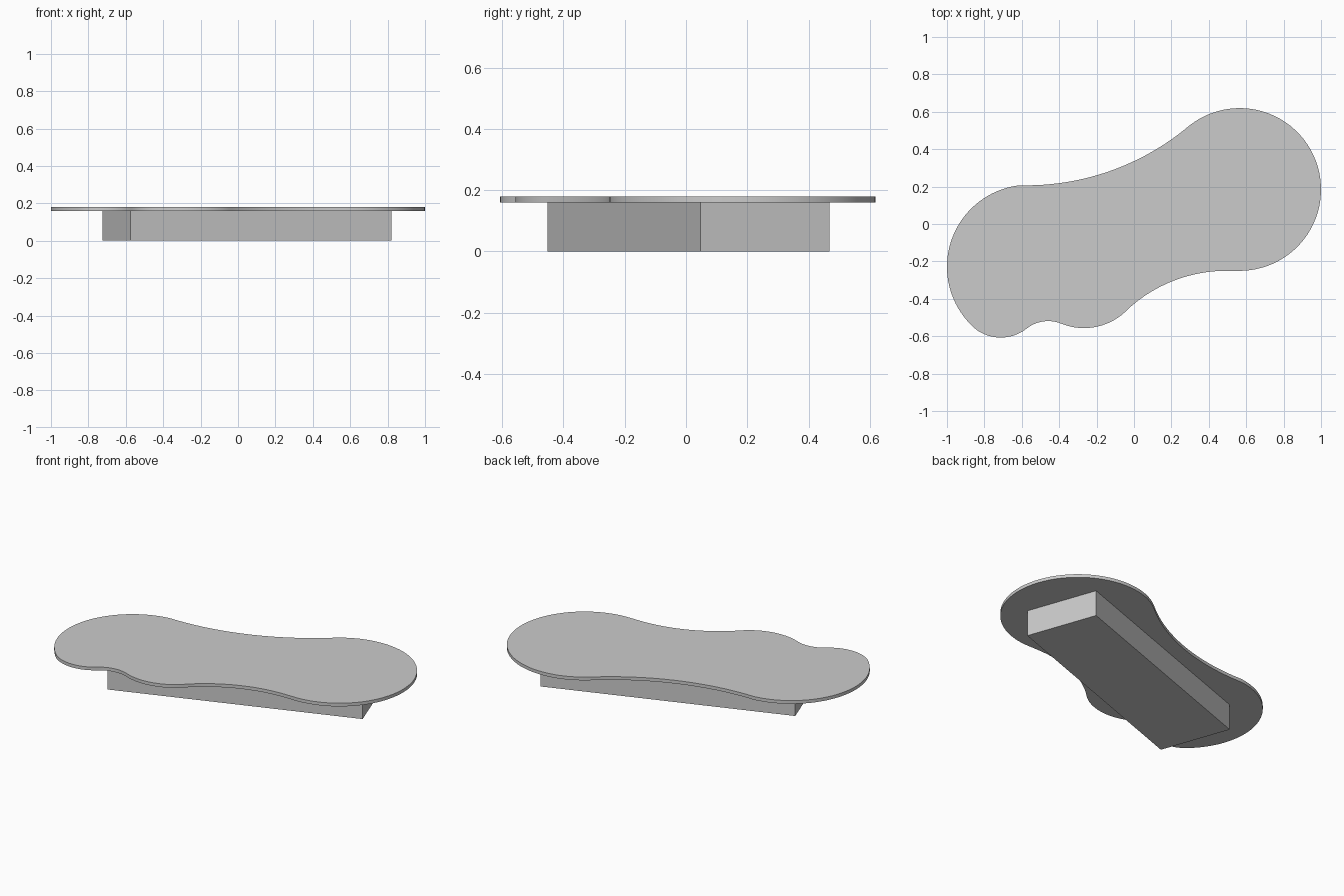
import bpy, bmesh, math
from mathutils import Vector, Matrix

if "Cube" in bpy.data.objects:
    bpy.data.objects.remove(bpy.data.objects["Cube"])


def arc(a, m, b, n):
    """Points on the circular arc from a through m to b, without b."""
    a, m, b = Vector(a), Vector(m), Vector(b)
    d = 2 * (a.x * (m.y - b.y) + m.x * (b.y - a.y) + b.x * (a.y - m.y))
    c = Vector((
        (a.dot(a) * (m.y - b.y) + m.dot(m) * (b.y - a.y) + b.dot(b) * (a.y - m.y)) / d,
        (a.dot(a) * (b.x - m.x) + m.dot(m) * (a.x - b.x) + b.dot(b) * (m.x - a.x)) / d))
    r = (a - c).length
    t0, t1 = [math.atan2(p.y - c.y, p.x - c.x) for p in (a, b)]
    sweep = (t1 - t0) % math.tau
    if (m - a).x * (b - a).y - (m - a).y * (b - a).x < 0:
        sweep -= math.tau
    return [(c.x + r * math.cos(t0 + sweep * i / n),
             c.y + r * math.sin(t0 + sweep * i / n)) for i in range(n)]


def add_object(name, bm):
    bmesh.ops.recalc_face_normals(bm, faces=bm.faces)
    mesh = bpy.data.meshes.new(name)
    bm.to_mesh(mesh)
    bm.free()
    obj = bpy.data.objects.new(name, mesh)
    bpy.context.collection.objects.link(obj)
    return obj


# Free-form table top: chain of arcs (start point, point on arc, segments)
chain = [
    ((0.297, 0.527), (0.0, 0.336), 24),
    ((-0.61, 0.207), (-1.0, -0.225), 40),
    ((-0.842, -0.566), (-0.709, -0.607), 14),
    ((-0.575, -0.56), (-0.465, -0.519), 12),
    ((-0.388, -0.533), (-0.25, -0.556), 16),
    ((-0.03, -0.453), (0.2, -0.308), 20),
    ((0.5, -0.25), (0.58, -0.25), 1),
    ((0.58, -0.25), (1.0, 0.18), 48),
]
outline = []
for i, (a, m, n) in enumerate(chain):
    b = chain[(i + 1) % len(chain)][0]
    outline += [a] if n == 1 else arc(a, m, b, n)

bm = bmesh.new()
face = bm.faces.new([bm.verts.new((x, y, 0.16)) for x, y in outline])
ext = bmesh.ops.extrude_face_region(bm, geom=[face], use_keep_orig=True)
top = [v for v in ext["geom"] if isinstance(v, bmesh.types.BMVert)]
bmesh.ops.translate(bm, verts=top, vec=(0, 0, 0.02))
table_top = add_object("table_top", bm)
bpy.context.view_layer.objects.active = table_top
table_top.select_set(True)
bpy.ops.object.shade_smooth_by_angle(angle=math.radians(30))

# Turned block base
bm = bmesh.new()
bmesh.ops.create_cube(bm, size=1, matrix=(
    Matrix.Translation((0.047, 0.008, 0.08))
    @ Matrix.Rotation(math.radians(19.65), 4, 'Z')
    @ Matrix.Diagonal((1.4815, 0.447, 0.16, 1))))
add_object("base_block", bm)
